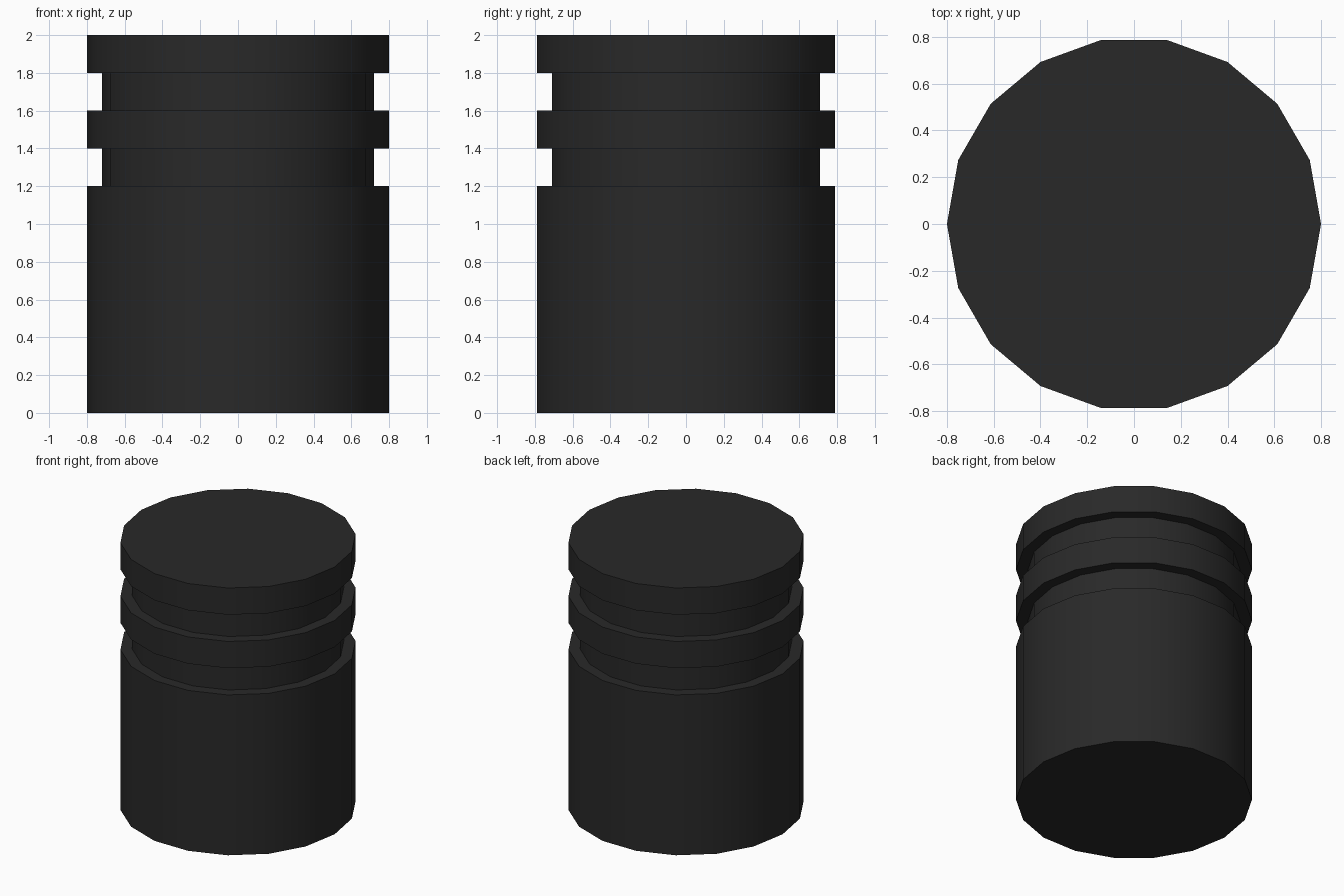
import bpy, bmesh
from math import cos, sin, tau, radians

if "Cube" in bpy.data.objects:
    bpy.data.objects.remove(bpy.data.objects["Cube"])

SIDES = 18
R, GROOVE = 0.8, 0.72

# Half profile (radius, height): body, two ring grooves, crown
profile = [(R, 0), (R, 1.2), (GROOVE, 1.2), (GROOVE, 1.4), (R, 1.4),
           (R, 1.6), (GROOVE, 1.6), (GROOVE, 1.8), (R, 1.8), (R, 2.0)]

# Turn the profile into a closed solid
bm = bmesh.new()
rings = [[bm.verts.new((r * cos(tau * i / SIDES), r * sin(tau * i / SIDES), z))
          for i in range(SIDES)] for r, z in profile]
for low, high in zip(rings, rings[1:]):
    for i in range(SIDES):
        j = (i + 1) % SIDES
        bm.faces.new((low[i], low[j], high[j], high[i]))
bm.faces.new(rings[0][::-1])
bm.faces.new(rings[-1])

mesh = bpy.data.meshes.new("grooved_piston")
bm.to_mesh(mesh)
bm.free()
piston = bpy.data.objects.new("grooved_piston", mesh)
bpy.context.collection.objects.link(piston)

# Dark finish
dark = bpy.data.materials.new("dark_metal")
dark.diffuse_color = (0.022, 0.022, 0.022, 1)
dark.use_nodes = True
dark.node_tree.nodes["Principled BSDF"].inputs["Base Color"].default_value = dark.diffuse_color
mesh.materials.append(dark)

# Smooth round walls, sharp groove edges
bpy.context.view_layer.objects.active = piston
piston.select_set(True)
bpy.ops.object.shade_smooth_by_angle(angle=radians(30))
